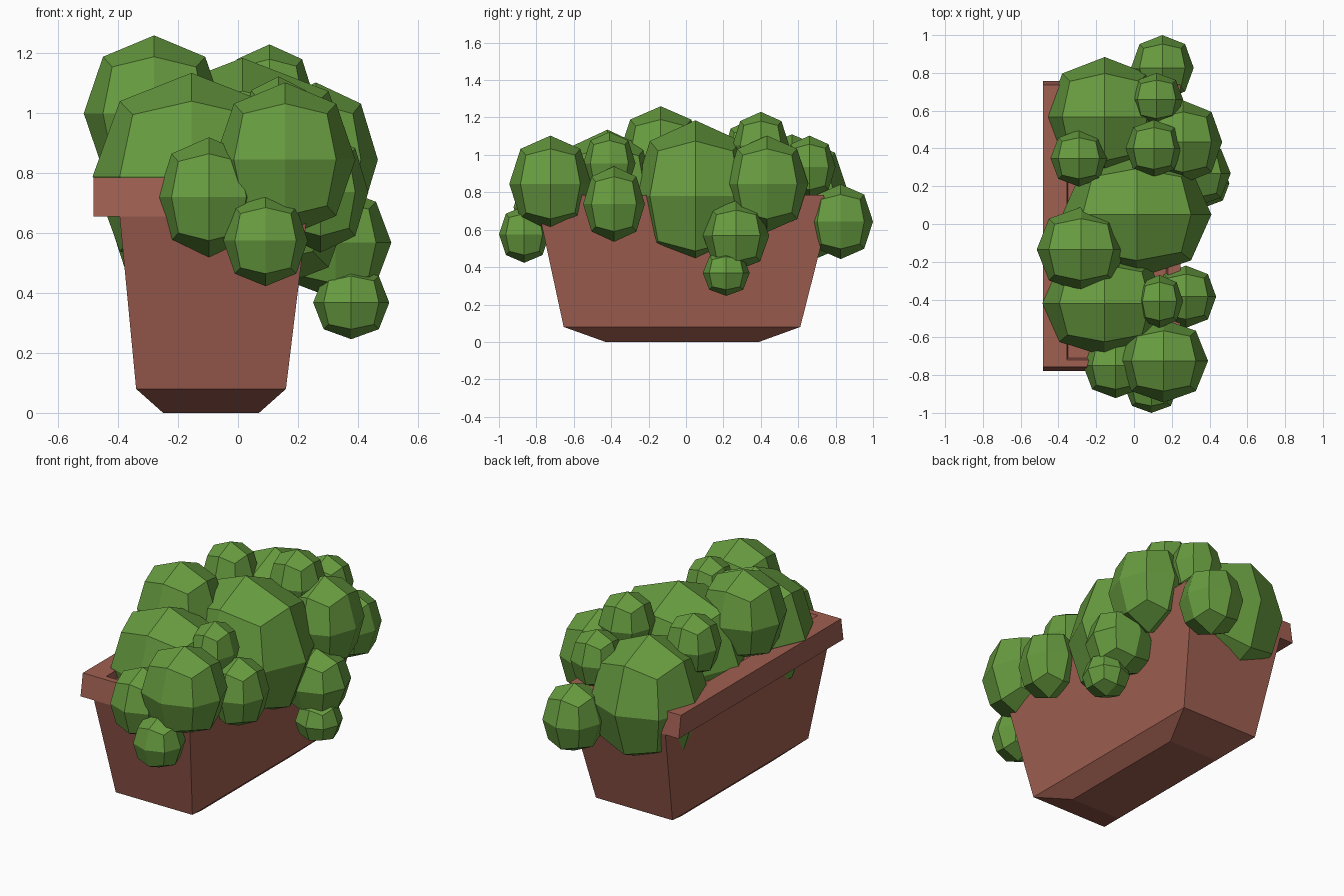
import bpy, bmesh

old = bpy.data.objects.get("Cube")
if old:
    bpy.data.objects.remove(old, do_unlink=True)


def material(name, colour):
    mat = bpy.data.materials.new(name)
    mat.use_nodes = True
    mat.diffuse_color = (*colour, 1)
    mat.node_tree.nodes["Principled BSDF"].inputs["Base Color"].default_value = (*colour, 1)
    return mat


terracotta = material("terracotta", (0.35, 0.115, 0.083))
leaf_green = material("leaf green", (0.135, 0.33, 0.05))


def add_object(name, bm, mat):
    mesh = bpy.data.meshes.new(name)
    bm.to_mesh(mesh)
    bm.free()
    mesh.materials.append(mat)
    obj = bpy.data.objects.new(name, mesh)
    bpy.context.collection.objects.link(obj)
    return obj


def lofted_box(name, rings, mat):
    """Join rectangles given as (z, x0, x1, y0, y1) and cap both ends."""
    bm = bmesh.new()
    loops = [[bm.verts.new(p) for p in
              ((x0, y0, z), (x1, y0, z), (x1, y1, z), (x0, y1, z))]
             for z, x0, x1, y0, y1 in rings]
    for low, high in zip(loops, loops[1:]):
        for i in range(4):
            j = (i + 1) % 4
            bm.faces.new((low[i], low[j], high[j], high[i]))
    bm.faces.new(loops[0][::-1])
    bm.faces.new(loops[-1])
    bmesh.ops.remove_doubles(bm, verts=bm.verts, dist=0.001)
    bmesh.ops.recalc_face_normals(bm, faces=bm.faces)
    return add_object(name, bm, mat)


def leaf_clump(name, centre, radii):
    """Faceted ball: a cube rounded by one subdivision, stretched to size."""
    bm = bmesh.new()
    bmesh.ops.create_cube(bm, size=2.382)
    obj = add_object(name, bm, leaf_green)
    obj.location = centre
    obj.scale = radii
    mod = obj.modifiers.new("rounding", 'SUBSURF')
    mod.levels = mod.render_levels = 1


# Trough with chamfered foot, flared walls, a lip on one long side, shallow recess
lofted_box("planter_trough", [
    (0.0, -0.25, 0.07, -0.43, 0.39),
    (0.08, -0.34, 0.16, -0.654, 0.611),
    (0.655, -0.395, 0.23, -0.778, 0.757),
    (0.655, -0.483, 0.23, -0.778, 0.757),
    (0.785, -0.483, 0.245, -0.757, 0.737),
    (0.785, -0.356, 0.18, -0.72, 0.70),
    (0.74, -0.35, 0.17, -0.71, 0.69),
], terracotta)

# Large clumps filling the trough
large = [
    ((-0.155, 0.566, 0.75), (0.31, 0.318, 0.36)),
    ((-0.155, -0.42, 0.79), (0.33, 0.28, 0.345)),
    ((0.015, 0.05, 0.78), (0.395, 0.335, 0.405)),
]
# Medium clumps on top and along the open side
medium = [
    ((-0.28, -0.135, 1.0), (0.235, 0.225, 0.26)),
    ((0.157, -0.725, 0.845), (0.235, 0.22, 0.258)),
    ((0.26, 0.434, 0.845), (0.207, 0.22, 0.258)),
    ((-0.097, -0.75, 0.72), (0.172, 0.172, 0.2)),
    ((0.15, 0.827, 0.643), (0.166, 0.173, 0.2)),
    ((0.275, -0.385, 0.737), (0.16, 0.165, 0.202)),
    ((0.325, 0.268, 0.568), (0.187, 0.177, 0.188)),
]
# Small clumps on top and trailing over the edges
small = [
    ((0.105, 0.4, 1.05), (0.15, 0.152, 0.18)),
    ((0.12, 0.66, 0.935), (0.14, 0.14, 0.168)),
    ((-0.292, 0.348, 1.01), (0.15, 0.15, 0.18)),
    ((0.135, -0.41, 0.955), (0.125, 0.14, 0.168)),
    ((0.092, -0.865, 0.575), (0.141, 0.135, 0.152)),
    ((0.378, 0.215, 0.368), (0.127, 0.125, 0.122)),
]
for size, clumps in (("large", large), ("medium", medium), ("small", small)):
    for n, (centre, radii) in enumerate(clumps, 1):
        leaf_clump(f"{size}_leaf_clump_{n}", centre, radii)
